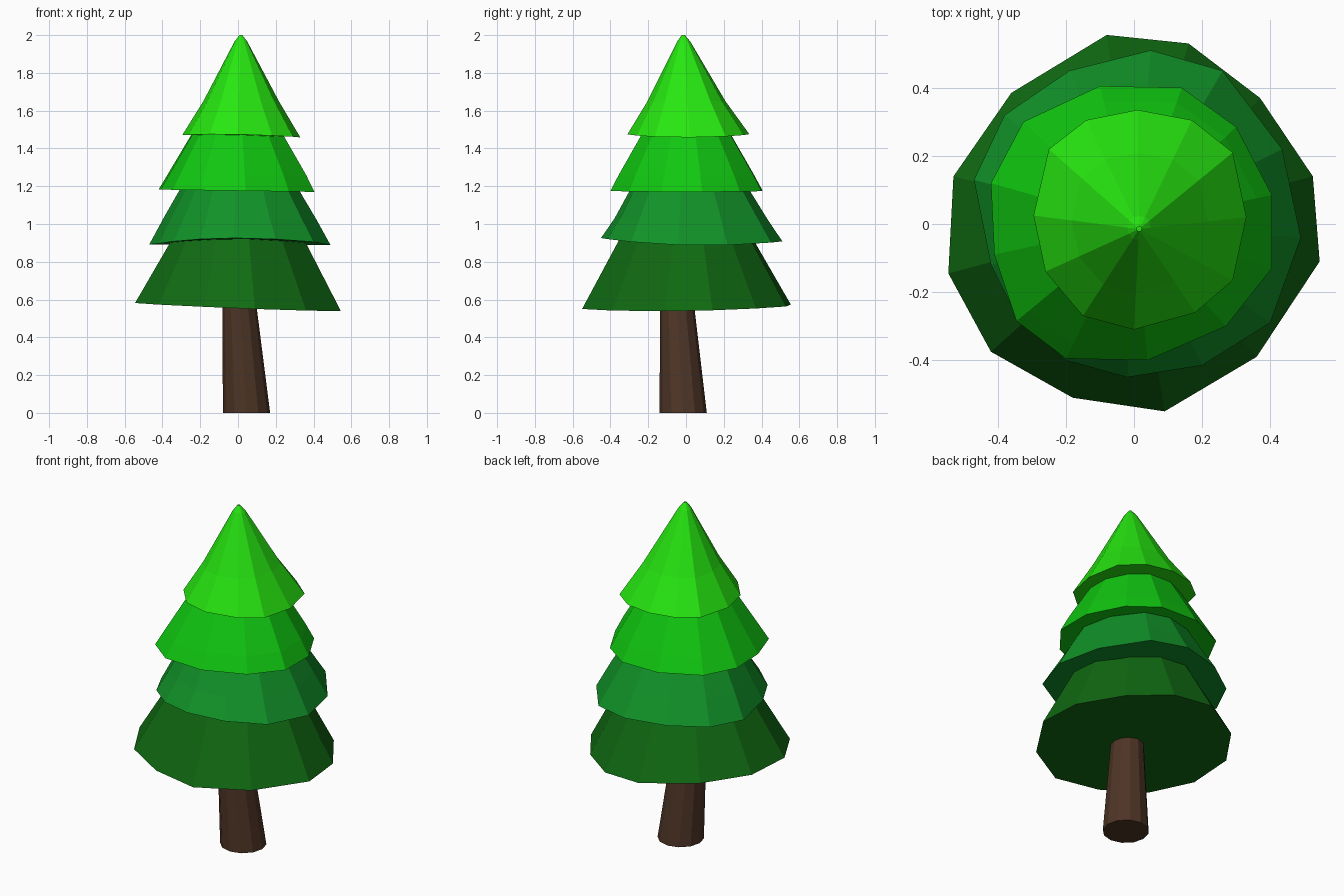
import bpy, bmesh, math

cube = bpy.data.objects.get("Cube")
if cube:
    bpy.data.objects.remove(cube, do_unlink=True)


def make_material(name, rgb):
    """Flat material from 0-255 display values, stored as linear."""
    linear = [((c / 255 + 0.055) / 1.055) ** 2.4 if c > 10 else c / 255 / 12.92 for c in rgb]
    colour = (*linear, 1.0)
    mat = bpy.data.materials.new(name)
    mat.use_nodes = True
    mat.diffuse_color = colour
    mat.node_tree.nodes["Principled BSDF"].inputs["Base Color"].default_value = colour
    return mat


def loft(name, rings, mat):
    """Closed faceted solid through a stack of matching rings."""
    bm = bmesh.new()
    loops = [[bm.verts.new(p) for p in ring] for ring in rings]
    count = len(loops[0])
    for low, high in zip(loops, loops[1:]):
        for i in range(count):
            j = (i + 1) % count
            bm.faces.new((low[i], low[j], high[j], high[i]))
    bm.faces.new(loops[0][::-1])
    bm.faces.new(loops[-1])
    bmesh.ops.recalc_face_normals(bm, faces=bm.faces)
    mesh = bpy.data.meshes.new(name)
    bm.to_mesh(mesh)
    bm.free()
    mesh.materials.append(mat)
    obj = bpy.data.objects.new(name, mesh)
    bpy.context.collection.objects.link(obj)
    return obj


def circle(cx, cy, z, radius, sides=12):
    steps = [math.tau * i / sides for i in range(sides)]
    return [(cx + radius * math.cos(a), cy + radius * math.sin(a), z) for a in steps]


def foliage_tier(name, mat, rim, base, tilt_x, tilt_y, bow, profile, centre=(0, 0)):
    """Uneven rim (in hundredths) that shrinks upward through (z, scale) steps."""
    points = [(x / 100, y / 100) for x, y in rim]
    rings = [[(x, y, base + tilt_x * x + tilt_y * y + bow * y * y) for x, y in points]]
    for z, s in profile:
        rings.append([(x * s + centre[0] * (1 - s), y * s + centre[1] * (1 - s), z)
                      for x, y in points])
    return loft(name, rings, mat)


# Colours
bark = make_material("bark brown", (78, 53, 38))
dark_green = make_material("dark green", (16, 106, 18))
pine_green = make_material("pine green", (17, 146, 40))
leaf_green = make_material("leaf green", (16, 200, 16))
lime_green = make_material("lime green", (38, 230, 16))

# Leaning trunk
loft("trunk", [circle(0.045, -0.015, 0, 0.125), circle(0.004, -0.05, 0.62, 0.087)], bark)

# Foliage from bottom to top
foliage_tier(
    "bottom_foliage", dark_green,
    [(-8, 55.5), (-36, 38.5), (-53, 14), (-54.5, -14.5), (-42, -37.5), (-18, -51),
     (9, -55), (36, -39), (54.5, -11), (52.5, 14), (37, 37), (16, 53)],
    0.562, -0.04, 0.015, 0, [(0.92, 0.64), (1.02, 0.5)])

foliage_tier(
    "lower_middle_foliage", pine_green,
    [(5, 51), (-19, 45), (-38, 32), (-47, 13), (-42, -12), (-34, -28), (-20, -40),
     (-2, -45), (20, -41.5), (40, -29), (49, -4), (43.5, 22), (26, 45)],
    0.89, -0.005, -0.025, 0.12, [(1.03, 0.84), (1.22, 0.61)])

foliage_tier(
    "upper_middle_foliage", leaf_green,
    [(-10, 40.5), (-32.5, 30), (-42, 12), (-41, -9), (-34.5, -28.5), (-20, -39.5),
     (4, -40), (27, -30), (40.5, -13), (40.5, 8.5), (30, 28.5), (14, 40)],
    1.176, -0.015, 0, 0, [(1.26, 0.89), (1.5, 0.55)])

foliage_tier(
    "top_foliage", lime_green,
    [(1, 33.5), (-14, 30.5), (-25, 22), (-29.5, 2.5), (-26, -14), (-15, -27),
     (0, -31), (18, -26), (29, -16.5), (33, 2), (29, 21), (17, 30.5)],
    1.465, -0.02, 0, 0.1,
    [(1.65, 0.64), (1.84, 0.32), (1.965, 0.11), (2.0, 0.025)], (0.015, -0.015))
